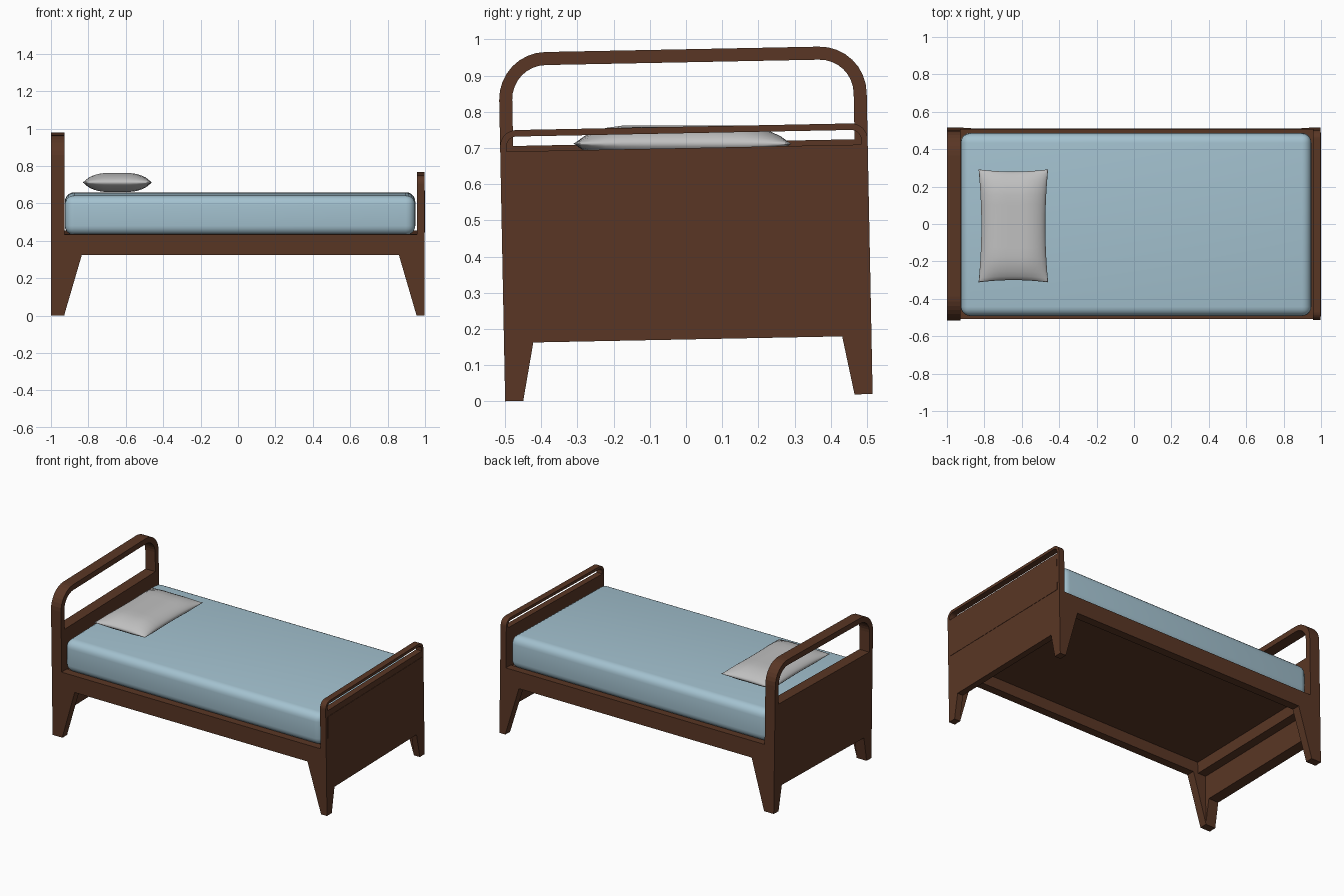
import bpy, bmesh, math
from mathutils import Matrix, Vector

if "Cube" in bpy.data.objects:
    bpy.data.objects.remove(bpy.data.objects["Cube"])


def material(name, col):
    m = bpy.data.materials.new(name)
    m.diffuse_color = (*col, 1)
    m.use_nodes = True
    m.node_tree.nodes["Principled BSDF"].inputs["Base Color"].default_value = m.diffuse_color
    return m


WOOD = material("brown wood", (0.10, 0.037, 0.018))
BLUE = material("pale blue fabric", (0.37, 0.54, 0.63))
GREY = material("light grey fabric", (0.53, 0.53, 0.53))

# the bed stands with a very slight roll about its long axis
TILT = Matrix.Translation((0, 0.008, 0.010)) @ Matrix.Rotation(0.0197, 4, 'X')
W = 0.508  # half width


def finish(bm, name, mat, smooth=False, tilt=True):
    if tilt:
        bm.transform(TILT)
    bmesh.ops.recalc_face_normals(bm, faces=bm.faces)
    me = bpy.data.meshes.new(name)
    bm.to_mesh(me)
    bm.free()
    me.materials.append(mat)
    ob = bpy.data.objects.new(name, me)
    bpy.context.collection.objects.link(ob)
    if smooth:
        for p in me.polygons:
            p.use_smooth = True
    return ob


def cube(bm, x0, x1, y0, y1, z0, z1):
    mat = Matrix.Translation(((x0 + x1) / 2, (y0 + y1) / 2, (z0 + z1) / 2))
    mat = mat @ Matrix.Diagonal((x1 - x0, y1 - y0, z1 - z0, 1))
    bmesh.ops.create_cube(bm, size=1, matrix=mat)


def box(name, *dims, mat=WOOD):
    bm = bmesh.new()
    cube(bm, *dims)
    return finish(bm, name, mat)


def arch_path(half, zs, top, r, n=8):
    """Left foot, rounded corner, then mirrored to the right foot."""
    pts = [(-half, zs)]
    for i in range(n + 1):
        a = math.pi - i / n * math.pi / 2
        pts.append((-half + r + r * math.cos(a), top - r + r * math.sin(a)))
    return pts + [(-y, z) for y, z in reversed(pts)]


def end_board(name, x0, x1, solid, top, bar, r):
    """Leg-and-panel outline with a rounded rail loop above it."""
    bm = bmesh.new()
    half = [(0, 0.161), (-0.427, 0.161), (-0.458, 0), (-W, 0), (-W, solid)]
    outline = half + [(-y, z) for y, z in reversed(half[1:])]
    faces = [bm.faces.new([bm.verts.new((x0, y, z)) for y, z in outline])]
    outer = [bm.verts.new((x0, y, z)) for y, z in arch_path(W, solid, top, r)]
    inner = [bm.verts.new((x0, y, z)) for y, z in
             arch_path(W - bar, solid, top - bar, r - bar)]
    for i in range(len(outer) - 1):
        faces.append(bm.faces.new((outer[i], outer[i + 1], inner[i + 1], inner[i])))
    ext = bmesh.ops.extrude_face_region(bm, geom=faces, use_keep_orig=True)
    vs = [g for g in ext['geom'] if isinstance(g, bmesh.types.BMVert)]
    bmesh.ops.translate(bm, verts=vs, vec=(x1 - x0, 0, 0))
    return finish(bm, name, WOOD)


end_board("headboard", -1.0, -0.928, 0.705, 0.963, 0.036, 0.13)
end_board("footboard", 0.957, 0.998, 0.69, 0.749, 0.018, 0.045)
box("footboard_panel", 0.99, 1.0, -0.49, 0.49, 0.443, 0.65)

# tapered legs, flaring up to the rails
for label, xo, foot in (("head", -1.0, 0.07), ("foot", 0.998, 0.043)):
    sx = -math.copysign(1, xo)
    for side, sy in (("front", -1), ("back", 1)):
        bm = bmesh.new()
        rings = []
        for z, dx, dy in ((0, foot, 0.05), (0.325, foot + 0.095, 0.055)):
            rings.append([bm.verts.new((xo + sx * a * dx, sy * (W - b * dy), z))
                          for a, b in ((0, 0), (1, 0), (1, 1), (0, 1))])
        bm.faces.new(rings[0])
        bm.faces.new(rings[1])
        for i in range(4):
            j = (i + 1) % 4
            bm.faces.new((rings[0][i], rings[0][j], rings[1][j], rings[1][i]))
        finish(bm, f"{label}_{side}_leg", WOOD)

# rails and the board carrying the mattress
for side, s in (("front", -1), ("back", 1)):
    y0, y1 = sorted((s * W, s * (W - 0.053)))
    box(side + "_side_rail", -0.93, 0.96, y0, y1, 0.325, 0.435)
box("head_cross_rail", -0.93, -0.87, -0.456, 0.456, 0.325, 0.425)
box("foot_cross_rail", 0.90, 0.96, -0.456, 0.456, 0.325, 0.425)
box("base_board", -0.93, 0.96, -0.456, 0.456, 0.40, 0.428)

# mattress with rounded edges
mattress = box("mattress", -0.926, 0.948, -0.488, 0.488, 0.43, 0.641, mat=BLUE)
bev = mattress.modifiers.new("rounding", 'BEVEL')
bev.width = 0.05
bev.segments = 5
for p in mattress.data.polygons:
    p.use_smooth = True

# pillow: two domed grids meeting at a pinched seam
bm = bmesh.new()
N = 16
for s in (-1, 1):
    grid = []
    for i in range(N + 1):
        row = []
        for j in range(N + 1):
            u, v = (-math.cos(math.pi * k / N) for k in (i, j))
            x = -0.645 + 0.186 * u * (1 - 0.08 * (1 - v * v) * u * u)
            y = -0.01 + 0.302 * v * (1 - 0.04 * (1 - u * u) * v * v)
            h = 0.050 * (min(1, 1.25 * (1 - u * u)) * min(1, 1.6 * (1 - v * v))) ** 0.6
            row.append(bm.verts.new((x, y, 0.712 + s * h)))
        grid.append(row)
    for i in range(N):
        for j in range(N):
            bm.faces.new((grid[i][j], grid[i + 1][j], grid[i + 1][j + 1], grid[i][j + 1]))
bmesh.ops.remove_doubles(bm, verts=bm.verts, dist=0.0005)
finish(bm, "pillow", GREY, smooth=True, tilt=False)
